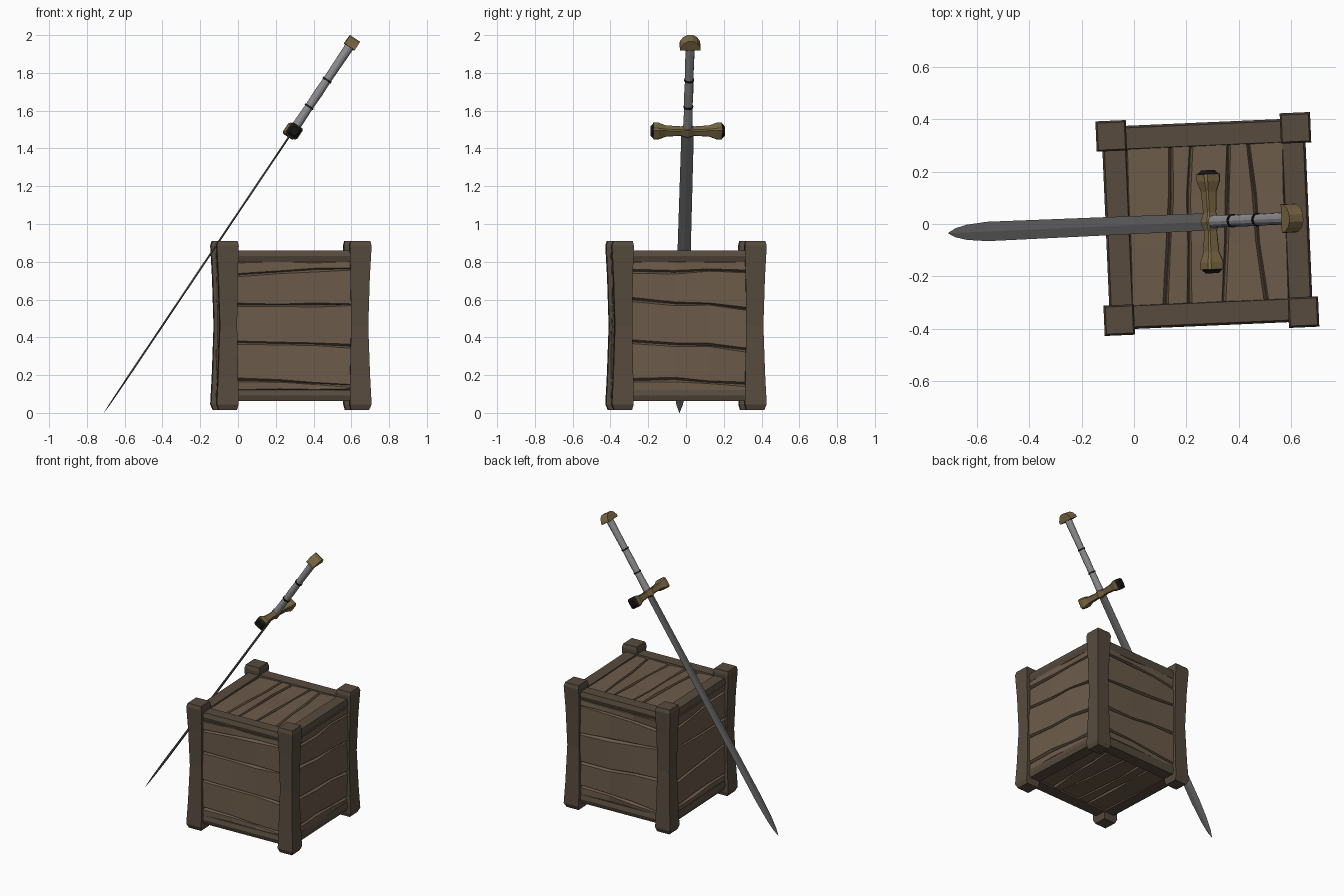
import bpy, bmesh, math, random
from mathutils import Matrix, Vector

if "Cube" in bpy.data.objects:
    bpy.data.objects.remove(bpy.data.objects["Cube"])

random.seed(4)
YAW = Matrix.Rotation(math.radians(2.5), 4, 'Z')
CRATE = Matrix.Translation((0.28, 0, 0)) @ YAW
A = math.atan2(0.557, 0.83)
# sword frame: X along the guard, Z from tip to pommel
SWORD = Matrix.Translation((-0.71, -0.035, 0)) @ YAW @ Matrix(
    ((0, -math.cos(A), math.sin(A), 0), (1, 0, 0, 0),
     (0, math.sin(A), math.cos(A), 0), (0, 0, 0, 1)))


def material(name, rgb):
    m = bpy.data.materials.new(name)
    m.diffuse_color = (*rgb, 1)
    m.use_nodes = True
    m.node_tree.nodes["Principled BSDF"].inputs["Base Color"].default_value = m.diffuse_color
    return m


PLANK = material("plank_wood", (0.15, 0.105, 0.068))
FRAME = material("frame_wood", (0.095, 0.07, 0.048))
STEEL = material("steel", (0.13, 0.13, 0.135))
GRIP = material("grip", (0.27, 0.27, 0.28))
BRASS = material("brass", (0.2, 0.14, 0.06))
BLACK = material("black", (0.008, 0.008, 0.008))


def finish(bm, name, mat, matrix):
    bmesh.ops.recalc_face_normals(bm, faces=bm.faces)
    me = bpy.data.meshes.new(name)
    bm.to_mesh(me)
    bm.free()
    me.materials.append(mat)
    ob = bpy.data.objects.new(name, me)
    bpy.context.collection.objects.link(ob)
    ob.matrix_world = matrix
    return ob


def loft(bm, rings):
    """Skin a list of closed rings and cap both ends."""
    vs = [[bm.verts.new(p) for p in r] for r in rings]
    n = len(vs[0])
    for a, b in zip(vs, vs[1:]):
        for i in range(n):
            bm.faces.new((a[i], a[(i + 1) % n], b[(i + 1) % n], b[i]))
    bm.faces.new(vs[0])
    bm.faces.new(vs[-1])


def lofted(name, mat, matrix, rings):
    bm = bmesh.new()
    loft(bm, rings)
    return finish(bm, name, mat, matrix)


def rect(x0, x1, y0, y1, z):
    return [(x0, y0, z), (x1, y0, z), (x1, y1, z), (x0, y1, z)]


def circle(r, z, n=12):
    return [(r * math.cos(i * math.tau / n), r * math.sin(i * math.tau / n), z) for i in range(n)]


# --- Crate: corner posts, slimmer at mid height, chamfered at the ends
POST = ((.015, .303, .397), (.045, .295, .41), (.2, .297, .402), (.46, .302, .393),
        (.72, .299, .401), (.885, .294, .41), (.91, .3, .403))
for sx, side in ((-1, "left"), (1, "right")):
    for sy, end in ((-1, "front"), (1, "back")):
        lofted(f"post_{end}_{side}", FRAME, CRATE,
               [rect(sx * i, sx * o, sy * i, sy * o, z) for z, i, o in POST])

# --- Crate: edge rails between the posts, top and bottom
for k in range(4):
    turn = CRATE @ Matrix.Rotation(k * math.pi / 2, 4, 'Z')
    for z0, z1, level in ((.062, .122, "bottom"), (.8, .86, "top")):
        lofted(f"rail_{level}_{k}", FRAME, turn,
               [rect(-.31, .31, -.378, -.295, z0), rect(-.31, .31, -.388, -.295, (z0 + z1) / 2),
                rect(-.31, .31, -.38, -.3, z1)])

# --- Crate: solid core behind the planks
lofted("core", FRAME, CRATE, [rect(-.362, .362, -.362, .362, .085),
                              rect(-.362, .362, -.362, .362, .835)])


def planks(name, matrix, seams, half):
    """Five uneven boards side by side with slanted V-shaped seams."""
    bm = bmesh.new()
    us = (-half, -half * .25, half * .35, half)
    lines = []
    for k, s in enumerate(seams):
        edge = k in (0, len(seams) - 1)
        tilt = 0 if edge else random.uniform(-.025, .025)
        lines.append([s + tilt * u / half + (0 if edge else random.uniform(-.008, .008)) for u in us])
    for lo, hi in zip(lines, lines[1:]):
        rings = []
        for u, a, b in zip(us, lo, hi):
            g1, g2 = random.uniform(.004, .013), random.uniform(.004, .013)
            h1, h2 = random.uniform(-.006, .003), random.uniform(-.006, .003)
            rings.append([(u, a, -.02), (u, a + g1, h1), (u, b - g2, h2), (u, b, -.02)])
        loft(bm, rings)
    return finish(bm, name, PLANK, matrix)


def frame(u, v, n, origin):
    m = Matrix((u, v, n)).transposed().to_4x4()
    m.translation = Vector(origin)
    return m


SIDE = (-.345, -.295, -.1, .115, .285, .345)
for k, name in enumerate(("front", "right", "back", "left")):
    turn = CRATE @ Matrix.Rotation(k * math.pi / 2, 4, 'Z')
    planks(f"planks_{name}", turn @ frame((1, 0, 0), (0, 0, 1), (0, -1, 0), (0, -.382, .461)), SIDE, .305)
LID = (-.305, -.15, -.07, .07, .19, .305)
planks("planks_top", CRATE @ frame((0, 1, 0), (1, 0, 0), (0, 0, 1), (0, 0, .852)), LID, .305)
planks("planks_bottom", CRATE @ frame((0, 1, 0), (1, 0, 0), (0, 0, -1), (0, 0, .07)), LID, .305)

# --- Sword: diamond-section blade
lofted("blade", STEEL, SWORD,
       [[(w, 0, s), (0, t, s), (-w, 0, s), (0, -t, s)] for s, w, t in
        ((0, .0005, .0005), (.05, .017, .003), (.13, .029, .004), (.27, .037, .005), (1.79, .033, .005))])

# --- Sword: cross guard with flared ends
GUARD = ((-.182, .036), (-.155, .036), (-.115, .024), (-.035, .02), (0, .029))
GUARD += tuple((-x, h) for x, h in GUARD[-2::-1])


def guard_ring(x, h, c=.25):
    k = h * (1 - c)
    pts = ((h, k), (k, h), (-k, h), (-h, k), (-h, -k), (-k, -h), (k, -h), (h, -k))
    return [(x, a, 1.797 + b) for a, b in pts]


lofted("guard", BRASS, SWORD, [guard_ring(x, h) for x, h in GUARD])
for s, side in ((-1, "front"), (1, "back")):
    lofted(f"guard_cap_{side}", BLACK, SWORD,
           [guard_ring(s * .18, .034), guard_ring(s * .197, .02)])

# --- Sword: grip with two dark bands
lofted("grip", GRIP, SWORD, [circle(r, s) for r, s in
                             ((.025, 1.8), (.022, 1.95), (.024, 2.04), (.022, 2.12), (.025, 2.34))])
for i, s in enumerate((1.952, 2.122)):
    lofted(f"grip_band_{i}", BLACK, SWORD, [circle(.026, s - .005), circle(.026, s + .005)])

# --- Sword: half-round pommel
DOME = ((-.055, 0), (.055, 0), (.053, .016), (.036, .042), (.014, .055),
        (-.014, .055), (-.036, .042), (-.053, .016))
lofted("pommel", BRASS, SWORD, [[(x, y, 2.333 + z) for x, z in DOME] for y in (-.032, .032)])
